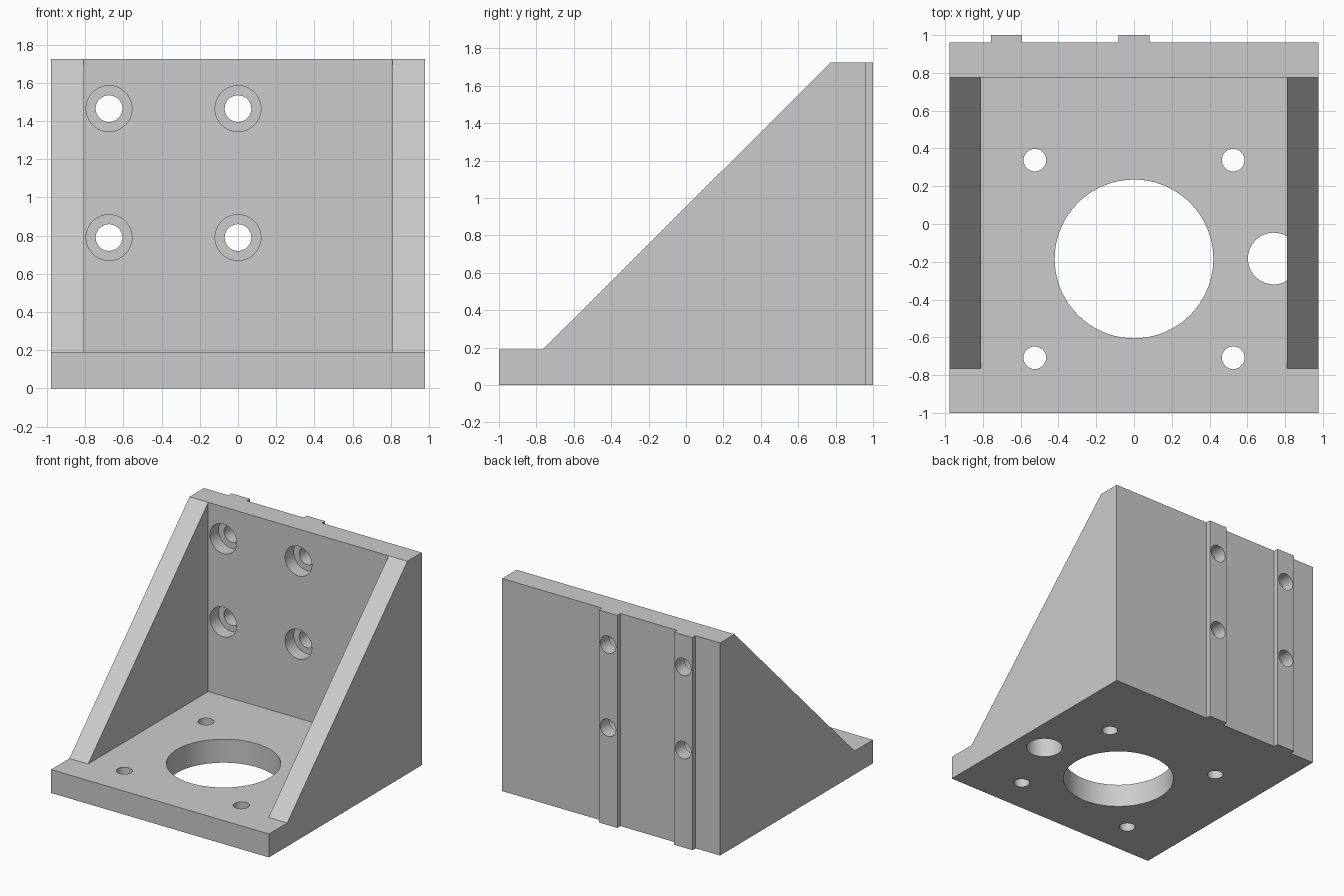
import bpy
import bmesh
import math
from mathutils import Matrix, Vector

cube = bpy.data.objects.get("Cube")
if cube:
    bpy.data.objects.remove(cube, do_unlink=True)

W, H = 0.978, 1.725        # half width, height
T = 0.19                   # base plate thickness
WALL_Y, BACK_Y = 0.775, 0.96
RIB_X = 0.81               # inner side of the ribs

grey = bpy.data.materials.new("plain grey")
grey.use_nodes = True
colour = (0.6, 0.6, 0.6, 1)
grey.diffuse_color = colour
grey.node_tree.nodes["Principled BSDF"].inputs["Base Color"].default_value = colour


def finish(name, bm):
    bmesh.ops.recalc_face_normals(bm, faces=bm.faces)
    mesh = bpy.data.meshes.new(name)
    bm.to_mesh(mesh)
    bm.free()
    mesh.materials.append(grey)
    obj = bpy.data.objects.new(name, mesh)
    bpy.context.collection.objects.link(obj)
    return obj


def box(name, low, high):
    low, high = Vector(low), Vector(high)
    bm = bmesh.new()
    bmesh.ops.create_cube(bm, size=1)
    bmesh.ops.scale(bm, vec=high - low, verts=bm.verts)
    bmesh.ops.translate(bm, vec=(low + high) / 2, verts=bm.verts)
    return finish(name, bm)


def rod(name, radius, start, end, sides=64):
    start, end = Vector(start), Vector(end)
    axis = end - start
    turn = axis.to_track_quat("Z", "Y").to_matrix().to_4x4()
    bm = bmesh.new()
    bmesh.ops.create_cone(bm, cap_ends=True, segments=sides, radius1=radius, radius2=radius,
                          depth=axis.length, matrix=Matrix.Translation((start + end) / 2) @ turn)
    return finish(name, bm)


def combine(target, tool, operation):
    mod = target.modifiers.new(tool.name, "BOOLEAN")
    mod.operation = operation
    mod.solver = "EXACT"
    mod.object = tool
    bpy.context.view_layer.objects.active = target
    bpy.ops.object.modifier_apply(modifier=mod.name)
    bpy.data.objects.remove(tool, do_unlink=True)


# Bracket body: side profile extruded across the width
profile = [(-1, 0), (BACK_Y, 0), (BACK_Y, H), (WALL_Y, H), (-0.765, T), (-1, T)]
bm = bmesh.new()
face = bm.faces.new([bm.verts.new((-W, y, z)) for y, z in profile])
side = bmesh.ops.extrude_face_region(bm, geom=[face])
bmesh.ops.translate(bm, vec=(2 * W, 0, 0),
                    verts=[v for v in side["geom"] if isinstance(v, bmesh.types.BMVert)])
bracket = finish("angle_bracket", bm)

# Pocket that leaves the two side ribs
combine(bracket, box("pocket", (-RIB_X, -1.2, T), (RIB_X, WALL_Y, 2)), "DIFFERENCE")

# Locating ridges on the back
for x in (-0.675, 0):
    combine(bracket, box("back_ridge", (x - 0.083, 0.9, 0), (x + 0.083, 1, H)), "UNION")

# Counterbored bolt holes in the wall
for x in (-0.675, 0):
    for z in (0.79, 1.465):
        combine(bracket, rod("counterbore", 0.12, (x, 0.7, z), (x, WALL_Y + 0.11, z)), "DIFFERENCE")
        combine(bracket, rod("bolt_hole", 0.07, (x, 0.7, z), (x, 1.1, z)), "DIFFERENCE")

# Base holes: large bore, four mounting holes, one side hole running under the rib
combine(bracket, rod("main_bore", 0.42, (0, -0.185, -0.1), (0, -0.185, 0.3), 96), "DIFFERENCE")
for x in (-0.525, 0.525):
    for y in (-0.708, 0.338):
        combine(bracket, rod("mounting_hole", 0.06, (x, y, -0.1), (x, y, 0.3)), "DIFFERENCE")
combine(bracket, rod("side_hole", 0.137, (0.74, -0.183, -0.1), (0.74, -0.183, T + 0.005)), "DIFFERENCE")

# Smooth the bores, keep the edges crisp
bpy.ops.object.select_all(action="DESELECT")
bracket.select_set(True)
bpy.context.view_layer.objects.active = bracket
bpy.ops.object.shade_smooth_by_angle(angle=math.radians(30))
